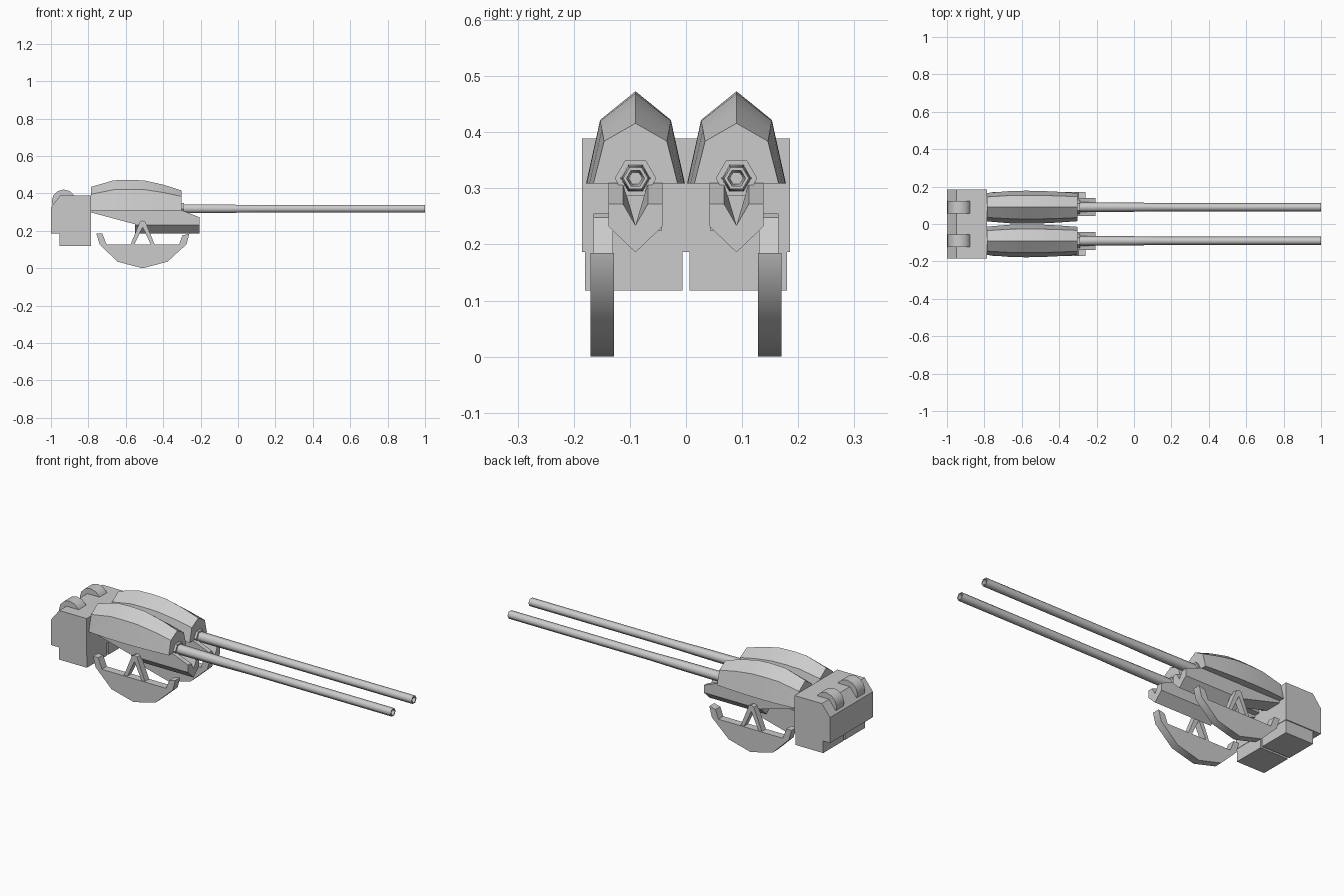
import bpy, bmesh, math

if "Cube" in bpy.data.objects:
    bpy.data.objects.remove(bpy.data.objects["Cube"])


def loft(name, rings, angle=0):
    """Closed solid through equal-length rings of 3D points, capped at both ends."""
    bm = bmesh.new()
    vs = [[bm.verts.new(p) for p in r] for r in rings]
    n = len(vs[0])
    for a, b in zip(vs, vs[1:]):
        for i in range(n):
            j = (i + 1) % n
            bm.faces.new((a[i], a[j], b[j], b[i]))
    bm.faces.new(vs[0])
    bm.faces.new(vs[-1])
    bmesh.ops.recalc_face_normals(bm, faces=bm.faces)
    me = bpy.data.meshes.new(name)
    bm.to_mesh(me)
    bm.free()
    ob = bpy.data.objects.new(name, me)
    bpy.context.collection.objects.link(ob)
    if angle:
        bpy.ops.object.select_all(action='DESELECT')
        bpy.context.view_layer.objects.active = ob
        ob.select_set(True)
        bpy.ops.object.shade_smooth_by_angle(angle=math.radians(angle))
    return ob


def prism(name, xz, y0, y1, angle=0):
    """Side profile in x-z extruded across y."""
    return loft(name, [[(x, y, z) for x, z in xz] for y in (y0, y1)], angle)


def tube(name, stations, y, z, sides=6, angle=0):
    """Polygonal turned part along x from (x, radius) stations."""
    steps = [2 * math.pi * i / sides for i in range(sides)]
    return loft(name, [[(x, y + r * math.cos(a), z + r * math.sin(a)) for a in steps]
                       for x, r in stations], angle)


# Rear housing with chamfered back edge
prism("rear_housing", [(-1, .187), (-1, .326), (-.95, .389), (-.785, .389), (-.785, .187)],
      -.185, .185)

for side, s in (("right", -1), ("left", 1)):
    c = .09 * s

    # Lower counterweight box
    prism(side + "_lower_box", [(-.955, .118), (-.955, .19), (-.787, .19), (-.787, .118)],
          s * .006, s * .18)

    # Wheel set into the housing top
    prism(side + "_top_wheel",
          [(-.932 + .064 * math.cos(math.pi * i / 6), .357 + .064 * math.sin(math.pi * i / 6))
           for i in range(12)], c - .033, c + .033, 40)

    # Peaked gun shell: x, peak z, shoulder half width, shoulder z, base half width
    shell = [(-.785, .435, .055, .396, .076), (-.665, .47, .062, .42, .086),
             (-.58, .473, .063, .422, .088), (-.5, .469, .063, .42, .087),
             (-.4, .447, .06, .405, .082), (-.303, .416, .056, .384, .075)]
    loft(side + "_shell", [[(x, c - b, .309), (x, c - w, h), (x, c, p), (x, c + w, h),
                            (x, c + b, .309)] for x, p, w, h, b in shell], 28)

    # Hexagonal collar and hollow barrel
    tube(side + "_collar", [(-.32, .037), (-.29, .037)], c, .318)
    tube(side + "_barrel", [(-.31, .027), (-.03, .025), (.15, .022), (1, .022),
                            (1, .016), (.9, .012)], c, .318, 6, 65)

    # Sloped cradle under the shell
    prism(side + "_cradle_rear", [(-.785, .31), (-.785, .298), (-.55, .235), (-.5, .225),
                                  (-.5, .31)], c - .047, c + .047)
    # Grooved V-shaped cradle nose
    loft(side + "_cradle_nose",
         [[(x, c + dy, z) for dy, z in
           [(-.048, t), (-.048, .232), (0, .186), (.048, .232), (.048, t),
            (.022, t), (0, .234), (-.022, t)]]
          for x, t in ((-.55, .31), (-.3, .31), (-.205, .272))])

    # Curved rocker runner
    prism(side + "_runner",
          [(-.757, .185), (-.725, .185), (-.703, .128), (-.315, .128), (-.297, .176),
           (-.26, .185), (-.275, .128), (-.377, .035), (-.51, 0), (-.645, .035),
           (-.74, .128)], s * .128, s * .17, 35)

    # A-frame strut joining runner and cradle
    prism(side + "_strut",
          [(-.577, .12), (-.525, .248), (-.51, .255), (-.495, .248), (-.443, .12),
           (-.463, .12), (-.51, .22), (-.557, .12)], s * .13, s * .165)
